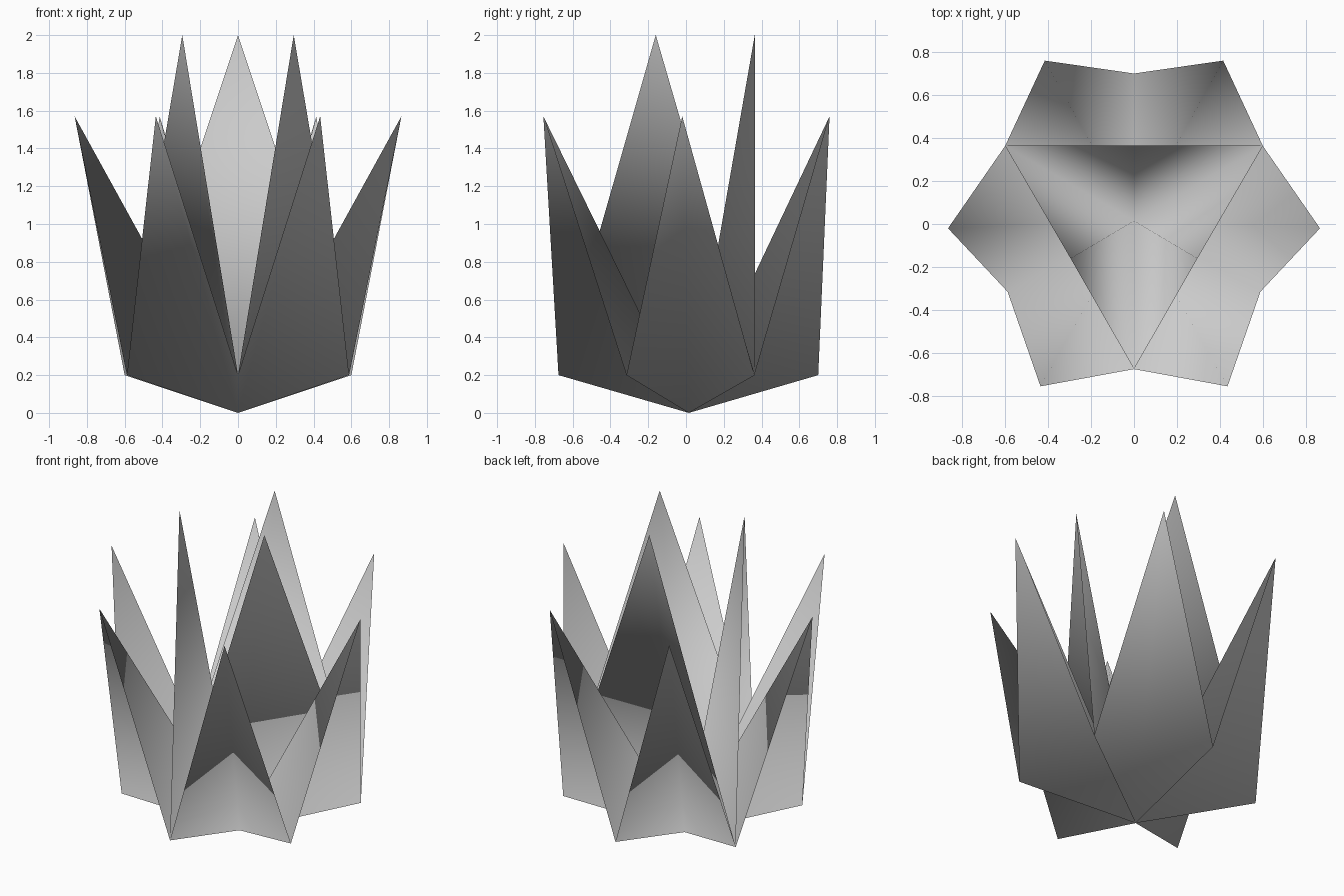
import bpy, bmesh
from mathutils import Vector

if "Cube" in bpy.data.objects:
    bpy.data.objects.remove(bpy.data.objects["Cube"])

ROOT = (0, 0.015, 0)


def mirrored(points, z):
    """Complete a right-hand outline (back to front) with its left half."""
    left = [(-x, y) for x, y in reversed(points) if x > 0]
    return [Vector((x, y, z)) for x, y in points + left]


def whorl(name, corners, tips):
    """Ring of leaves, each folded along its root-to-tip midrib."""
    bm = bmesh.new()
    root = bm.verts.new(ROOT)
    ring = [bm.verts.new(c) for c in corners]
    n = len(ring)
    for i, t in enumerate(tips):
        tip = bm.verts.new(t)
        for f in ((root, tip, ring[i]), (root, ring[(i + 1) % n], tip)):
            bm.faces.new(f).smooth = True
    me = bpy.data.meshes.new(name)
    bm.to_mesh(me)
    bm.free()
    ob = bpy.data.objects.new(name, me)
    bpy.context.collection.objects.link(ob)
    return ob


# outer ring: six shorter leaves leaning outward
whorl("outer_leaves",
      mirrored([(0, 0.70), (0.60, 0.362), (0.588, -0.315), (0, -0.675)], 0.2),
      mirrored([(0.415, 0.76), (0.865, -0.02), (0.435, -0.755)], 1.57))

# inner ring: three tall upright leaves
whorl("inner_leaves",
      [Vector(p) for p in ((-0.6, 0.364, 0.2), (0.6, 0.364, 0.2), (0, -0.675, 0.2))],
      [Vector(p) for p in ((0, 0.364, 2), (0.295, -0.16, 2), (-0.295, -0.16, 2))])
